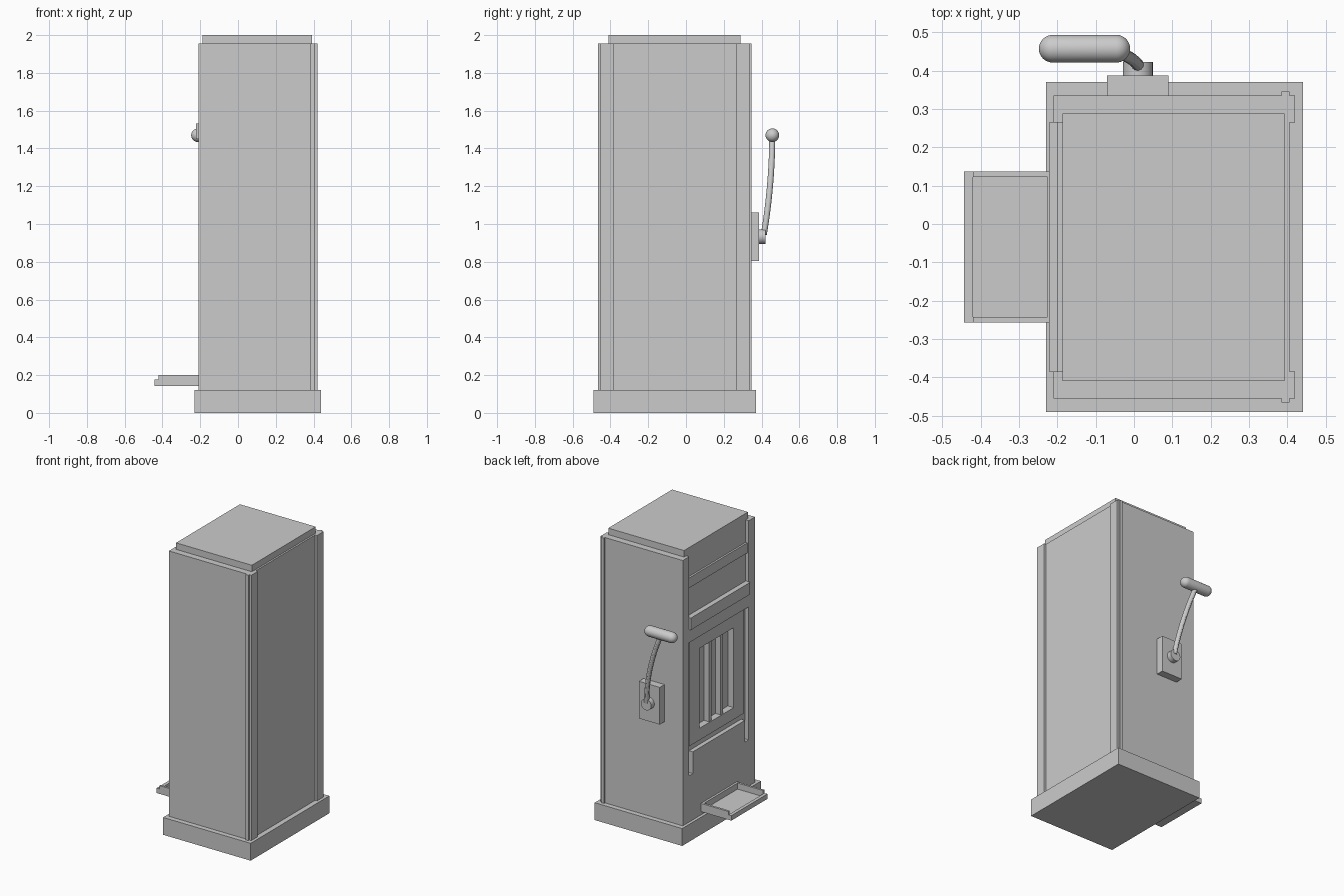
import bpy, bmesh, math
from mathutils import Vector

if "Cube" in bpy.data.objects:
    bpy.data.objects.remove(bpy.data.objects["Cube"])

CY = -0.06  # cabinet centre line in y


def obj_from_bm(name, bm):
    bmesh.ops.recalc_face_normals(bm, faces=bm.faces[:])
    me = bpy.data.meshes.new(name)
    bm.to_mesh(me)
    bm.free()
    ob = bpy.data.objects.new(name, me)
    bpy.context.collection.objects.link(ob)
    return ob


def prism(name, pts, z0, z1):
    bm = bmesh.new()
    f = bm.faces.new([bm.verts.new((x, y, z0)) for x, y in pts])
    r = bmesh.ops.extrude_face_region(bm, geom=[f])
    top = [v for v in r["geom"] if isinstance(v, bmesh.types.BMVert)]
    bmesh.ops.translate(bm, verts=top, vec=(0, 0, z1 - z0))
    return obj_from_bm(name, bm)


def box(name, x0, x1, y0, y1, z0, z1):
    return prism(name, [(x0, y0), (x1, y0), (x1, y1), (x0, y1)], z0, z1)


def smooth(ob):
    bpy.ops.object.select_all(action='DESELECT')
    ob.select_set(True)
    bpy.context.view_layer.objects.active = ob
    bpy.ops.object.shade_smooth_by_angle()


def lathe(name, profile, centre, axis, n=32):
    """Spin (radius, offset) points around an axis through centre."""
    bm = bmesh.new()
    vs = [bm.verts.new((r, 0, h)) for r, h in profile]
    es = [bm.edges.new(p) for p in zip(vs, vs[1:])]
    bmesh.ops.spin(bm, geom=vs + es, cent=(0, 0, 0), axis=(0, 0, 1),
                   angle=math.tau, steps=n, use_duplicate=False)
    bmesh.ops.remove_doubles(bm, verts=bm.verts[:], dist=1e-5)
    rot = Vector((0, 0, 1)).rotation_difference(Vector(axis)).to_matrix()
    bmesh.ops.rotate(bm, verts=bm.verts[:], matrix=rot)
    bmesh.ops.translate(bm, verts=bm.verts[:], vec=centre)
    ob = obj_from_bm(name, bm)
    smooth(ob)
    return ob


def cut(ob, cutters):
    for c in cutters:
        m = ob.modifiers.new("cut", 'BOOLEAN')
        m.operation, m.solver, m.object = 'DIFFERENCE', 'EXACT', c
        bpy.context.view_layer.objects.active = ob
        bpy.ops.object.modifier_apply(modifier=m.name)


# plinth and top cap
box("plinth", -0.23, 0.44, -0.49, 0.37, 0, 0.12)
box("top_cap", -0.187, 0.393, -0.41, 0.288, 1.955, 2.0)

# cabinet footprint: flat front, corner ridges and posts at the back
half = [(-0.21, 0.395), (0.385, 0.395), (0.385, 0.406), (0.405, 0.406),
        (0.405, 0.395), (0.42, 0.395), (0.42, 0.325), (0.405, 0.325)]
foot = [(x, CY + y) for x, y in half] + [(x, CY - y) for x, y in reversed(half)]
cabinet = prism("cabinet", foot, 0.12, 1.955)

# front recesses: upper display, U-shaped reel bay, reel window
upper = box("upper_cutter", -0.3, -0.187, -0.385, 0.265, 1.45, 2.1)
k = [(0.265, 0.44), (0.265, 1.36), (-0.385, 1.36), (-0.385, 0.44),
     (-0.345, 0.44), (-0.345, 0.59), (0.225, 0.59), (0.225, 0.44)]
bm = bmesh.new()
f = bm.faces.new([bm.verts.new((-0.3, y, z)) for y, z in k])
r = bmesh.ops.extrude_face_region(bm, geom=[f])
bmesh.ops.translate(bm, vec=(0.12, 0, 0),
                    verts=[v for v in r["geom"] if isinstance(v, bmesh.types.BMVert)])
bay = obj_from_bm("bay_cutter", bm)
window = box("window_cutter", -0.3, -0.155, -0.236, 0.137, 0.717, 1.27)
cut(cabinet, [upper, bay, window])

# reel panel with its dividers
panel = box("reel_panel", -0.2, -0.178, -0.35, 0.245, 0.635, 1.355)
cut(panel, [window])
for c in (upper, bay, window):
    bpy.data.objects.remove(c)
for i, y in enumerate((0.013, -0.112)):
    box(f"reel_divider_{i + 1}", -0.195, -0.155, y - 0.012, y + 0.012, 0.717, 1.27)

# display trim
box("display_bar", -0.2, -0.187, -0.385, 0.265, 1.73, 1.8)
box("display_ledge", -0.222, -0.187, -0.385, 0.265, 1.45, 1.533)

# coin tray
box("tray_floor", -0.42, -0.21, -0.257, 0.137, 0.143, 0.158)
box("tray_front_lip", -0.443, -0.42, -0.257, 0.137, 0.143, 0.177)
for side in (-1, 1):
    a, b = sorted((CY + side * 0.182, CY + side * 0.197))
    box("tray_side_" + ("right" if side < 0 else "left"), -0.42, -0.21, a, b, 0.158, 0.2)
box("tray_back", -0.225, -0.21, -0.242, 0.122, 0.158, 0.2)

# lever mount and hub
box("lever_plate", -0.07, 0.09, 0.335, 0.387, 0.803, 1.06)
lathe("lever_hub", [(0, 0), (0.039, 0), (0.039, 0.037), (0, 0.037)],
      (0.01, 0.385, 0.933), (0, 1, 0))

# curved lever arm
cu = bpy.data.curves.new("lever_arm", 'CURVE')
cu.dimensions = '3D'
cu.bevel_depth = 0.016
cu.bevel_resolution = 4
cu.use_fill_caps = True
sp = cu.splines.new('POLY')
p0, p1, p2 = Vector((0.012, 0.412, 0.945)), Vector((-0.015, 0.455, 1.2)), Vector((-0.13, 0.457, 1.465))
N = 12
sp.points.add(N)
for i in range(N + 1):
    t = i / N
    p = p0 * (1 - t) ** 2 + p1 * 2 * t * (1 - t) + p2 * t * t
    sp.points[i].co = (*p, 1)
arm = bpy.data.objects.new("lever_arm", cu)
bpy.context.collection.objects.link(arm)
bpy.ops.object.select_all(action='DESELECT')
arm.select_set(True)
bpy.context.view_layer.objects.active = arm
bpy.ops.object.convert(target='MESH')
smooth(bpy.context.view_layer.objects.active)

# rounded lever handle
R, L = 0.036, 0.083
arc = [(R * math.sin(a), -L - R * math.cos(a)) for a in [math.pi / 2 * i / 8 for i in range(9)]]
cap = [(r, -h) for r, h in reversed(arc)]
lathe("lever_handle", arc + cap, (-0.129, 0.457, 1.47), (1, 0, 0))
